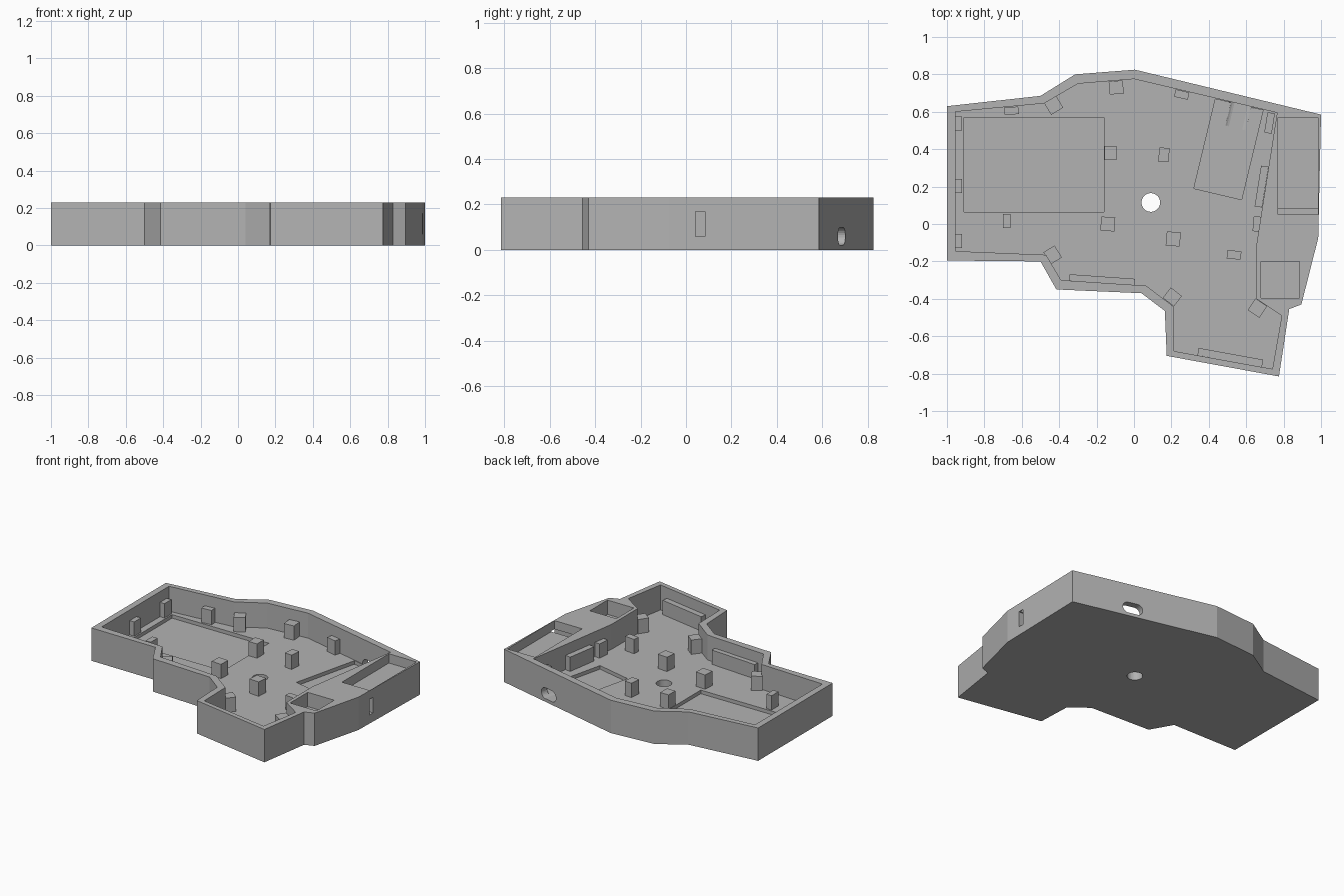
import bpy, bmesh, math
from mathutils import Matrix, Vector

if "Cube" in bpy.data.objects:
    bpy.data.objects.remove(bpy.data.objects["Cube"])

HEIGHT, FLOOR, POST_TOP, RECESS = 0.23, 0.055, 0.155, 0.03

grey = bpy.data.materials.new("plain_grey")
grey.diffuse_color = (0.45, 0.45, 0.45, 1)
grey.use_nodes = True
grey.node_tree.nodes["Principled BSDF"].inputs["Base Color"].default_value = grey.diffuse_color


def prism(name, outline, z0, z1):
    """Extrude an xy outline from z0 to z1."""
    bm = bmesh.new()
    face = bm.faces.new([bm.verts.new((x, y, z0)) for x, y in outline])
    ext = bmesh.ops.extrude_face_region(bm, geom=[face])
    for v in ext["geom"]:
        if isinstance(v, bmesh.types.BMVert):
            v.co.z = z1
    bmesh.ops.recalc_face_normals(bm, faces=bm.faces)
    mesh = bpy.data.meshes.new(name)
    bm.to_mesh(mesh)
    bm.free()
    mesh.materials.append(grey)
    obj = bpy.data.objects.new(name, mesh)
    bpy.context.collection.objects.link(obj)
    return obj


def rect(cx, cy, w, d, deg=0):
    rot = Matrix.Rotation(math.radians(deg), 2)
    return [Vector((cx, cy)) + rot @ Vector((sx * w / 2, sy * d / 2))
            for sx, sy in ((-1, -1), (1, -1), (1, 1), (-1, 1))]


def cut(target, cutter):
    """Subtract the cutter from the target and bake the result."""
    cutter.hide_render = True
    mod = target.modifiers.new("cut", "BOOLEAN")
    mod.operation, mod.solver, mod.object = "DIFFERENCE", "EXACT", cutter
    dg = bpy.context.evaluated_depsgraph_get()
    baked = bpy.data.meshes.new_from_object(target.evaluated_get(dg))
    target.modifiers.clear()
    target.data = baked
    bpy.data.objects.remove(cutter)


# Outer body
case = prism("case_body", [
    (-1, .63), (-.5, .685), (-.315, .80), (.005, .825), (1, .585),
    (.985, -.075), (.895, -.43), (.83, -.455), (.775, -.815), (.175, -.705),
    (.165, -.465), (.04, -.37), (-.415, -.35), (-.5, -.2), (-1, -.195)], 0, HEIGHT)

# Main cavity
cut(case, prism("cavity", [
    (-.955, .60), (-.48, .645), (-.30, .75), (0, .775), (.765, .595),
    (.655, -.11), (.655, -.40), (.79, -.49), (.74, -.775), (.215, -.68),
    (.21, -.44), (.065, -.33), (-.39, -.30), (-.47, -.165), (-.955, -.145)],
    FLOOR, 0.4))

# Shallow floor recesses
cut(case, prism("left_recess", rect(-.535, .3175, .75, .505), RECESS, FLOOR + .03))
cut(case, prism("board_recess",
                [(.435, .668), (.69, .608), (.575, .13), (.32, .19)],
                RECESS, FLOOR + .03))

# Pockets in the raised right side
cut(case, prism("long_pocket", rect(.8775, .31, .215, .52), .165, 0.4))
cut(case, prism("square_pocket", rect(.7825, -.2975, .205, .195), .13, 0.4))
cut(case, prism("side_slot", rect(.92, .063, .30, .042), .06, .17))

# Round hole through the floor
cut(case, prism("floor_hole", [(.09 + .05 * math.cos(a * math.tau / 32),
                               .115 + .05 * math.sin(a * math.tau / 32))
                              for a in range(32)], -.1, .2))

# Rounded port opening through the back wall
r, half = .038, .032
stadium = [((half if math.cos(a) > 0 else -half) + r * math.cos(a), r * math.sin(a))
           for a in ((i + .5) * math.tau / 24 for i in range(24))]
port = prism("port_opening", stadium, -.125, .14)
port.matrix_world = (Matrix.Translation((.572, .635, .06))
                     @ Matrix.Rotation(math.radians(-13.5), 4, "Z")
                     @ Matrix.Rotation(math.radians(-90), 4, "X"))
bpy.context.view_layer.update()
cut(case, port)

# Standing posts and wall ribs: centre x, centre y, width, depth, turn
supports = {
    "wall_post": [
        (-.94, .538, .04, .075, 0), (-.94, .203, .04, .075, 0), (-.94, -.09, .04, .075, 0),
        (-.655, .605, .075, .04, 5), (-.43, .635, .075, .075, 31),
        (-.095, .73, .075, .07, 5), (.255, .692, .075, .04, -13),
        (.725, .54, .04, .11, -9), (.657, 0, .04, .08, -5),
        (-.435, -.165, .075, .07, -58), (.205, -.39, .075, .07, -38),
        (.66, -.45, .075, .075, -34)],
    "floor_post": [
        (-.125, .38, .065, .075, 0), (.16, .37, .055, .075, -5),
        (-.68, .015, .04, .075, 0), (-.14, 0, .075, .075, -4),
        (.21, -.08, .075, .075, -5), (.535, -.165, .075, .045, -6)],
    "wall_rib": [
        (.682, .2, .04, .22, -9), (-.17, -.298, .35, .034, -4),
        (.515, -.714, .35, .04, -10.3)],
}
for name, items in supports.items():
    for i, spec in enumerate(items, 1):
        # start just above the recess floor so every support is grounded
        prism(f"{name}_{i}", rect(*spec), RECESS - .01, POST_TOP)
